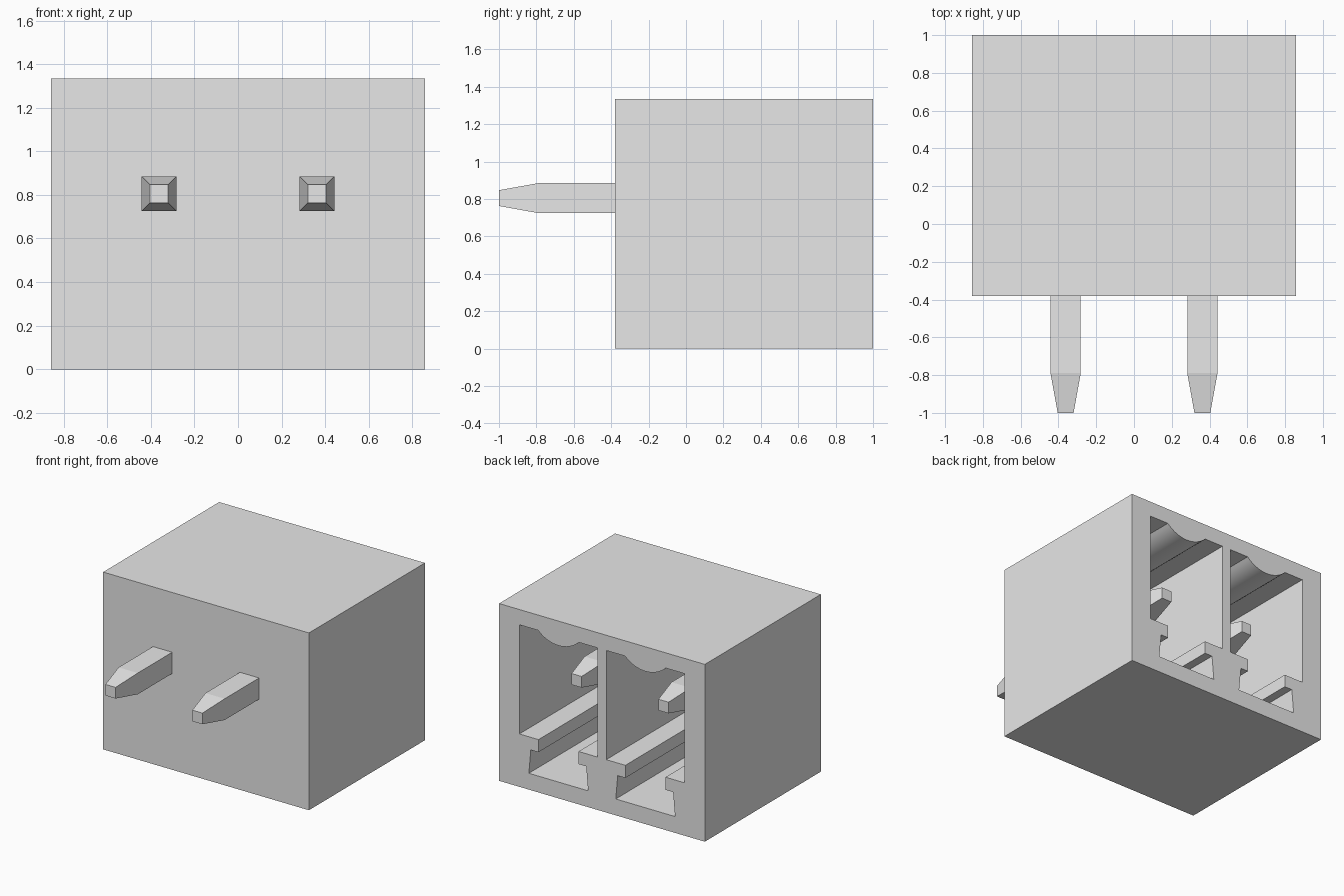
import bpy, bmesh, math
from mathutils import Matrix

if "Cube" in bpy.data.objects:
    bpy.data.objects.remove(bpy.data.objects["Cube"], do_unlink=True)

HALF_W, HEIGHT = 0.857, 1.335
FRONT, BACK = -0.38, 1.0
PITCH = 0.362        # distance of each pin from the middle
FRONT_WALL = 0.2
PIN_Z = 0.805

grey = bpy.data.materials.new("plain grey")
grey.use_nodes = True
grey.diffuse_color = (0.8, 0.8, 0.8, 1)
grey.node_tree.nodes["Principled BSDF"].inputs["Base Color"].default_value = (0.8, 0.8, 0.8, 1)


def make_object(name, bm):
    bmesh.ops.recalc_face_normals(bm, faces=bm.faces)
    mesh = bpy.data.meshes.new(name)
    bm.to_mesh(mesh)
    bm.free()
    mesh.materials.append(grey)
    obj = bpy.data.objects.new(name, mesh)
    bpy.context.collection.objects.link(obj)
    return obj


def select_only(obj):
    bpy.ops.object.select_all(action='DESELECT')
    obj.select_set(True)
    bpy.context.view_layer.objects.active = obj


def socket_profile():
    """Outline of one socket, symmetric about its middle, as (x, z) points."""
    side = [(0.247, 0.123), (0.231, 0.303), (0.167, 0.303),
            (0.167, 0.398), (0.326, 0.398), (0.326, 1.22)]
    # Rounded rib hanging from the ceiling
    chord, drop = 0.17, 0.07
    radius = (chord ** 2 + drop ** 2) / (2 * drop)
    spread = math.asin(chord / radius)
    steps = 16
    angles = [spread * (1 - 2 * i / steps) for i in range(steps + 1)]
    rib = [(radius * math.sin(a), 1.22 - drop + radius * (1 - math.cos(a))) for a in angles]
    return side + rib + [(-x, z) for x, z in reversed(side)]


def make_cutter(x):
    bm = bmesh.new()
    start = FRONT + FRONT_WALL
    face = bm.faces.new([bm.verts.new((x + px, start, pz)) for px, pz in socket_profile()])
    new = bmesh.ops.extrude_face_region(bm, geom=[face])["geom"]
    verts = [g for g in new if isinstance(g, bmesh.types.BMVert)]
    bmesh.ops.translate(bm, verts=verts, vec=(0, BACK + 0.1 - start, 0))
    cutter = make_object("socket_cutter", bm)
    cutter.hide_render = True
    return cutter


# Housing block with two sockets cut into its back
bm = bmesh.new()
size = Matrix.Diagonal((2 * HALF_W, BACK - FRONT, HEIGHT, 1))
centre = Matrix.Translation((0, (FRONT + BACK) / 2, HEIGHT / 2))
bmesh.ops.create_cube(bm, size=1, matrix=centre @ size)
housing = make_object("housing", bm)
for x in (-PITCH, PITCH):
    cutter = make_cutter(x)
    cut = housing.modifiers.new("socket", 'BOOLEAN')
    cut.operation = 'DIFFERENCE'
    cut.solver = 'EXACT'
    cut.object = cutter
    select_only(housing)
    bpy.ops.object.modifier_apply(modifier=cut.name)
    bpy.data.objects.remove(cutter, do_unlink=True)
select_only(housing)
bpy.ops.object.shade_smooth_by_angle(angle=math.radians(25))


# Square pins running through the front wall, tapered at both ends
def make_pin(name, x):
    bm = bmesh.new()
    rings = []
    for y, r in ((-1.0, 0.042), (-0.79, 0.08), (0.575, 0.08), (0.785, 0.042)):
        rings.append([bm.verts.new((x + sx * r, y, PIN_Z + sz * r))
                      for sx, sz in ((-1, -1), (1, -1), (1, 1), (-1, 1))])
    for a, b in zip(rings, rings[1:]):
        for i in range(4):
            j = (i + 1) % 4
            bm.faces.new((a[i], a[j], b[j], b[i]))
    bm.faces.new(rings[0])
    bm.faces.new(rings[-1])
    return make_object(name, bm)


make_pin("right_pin", -PITCH)
make_pin("left_pin", PITCH)
